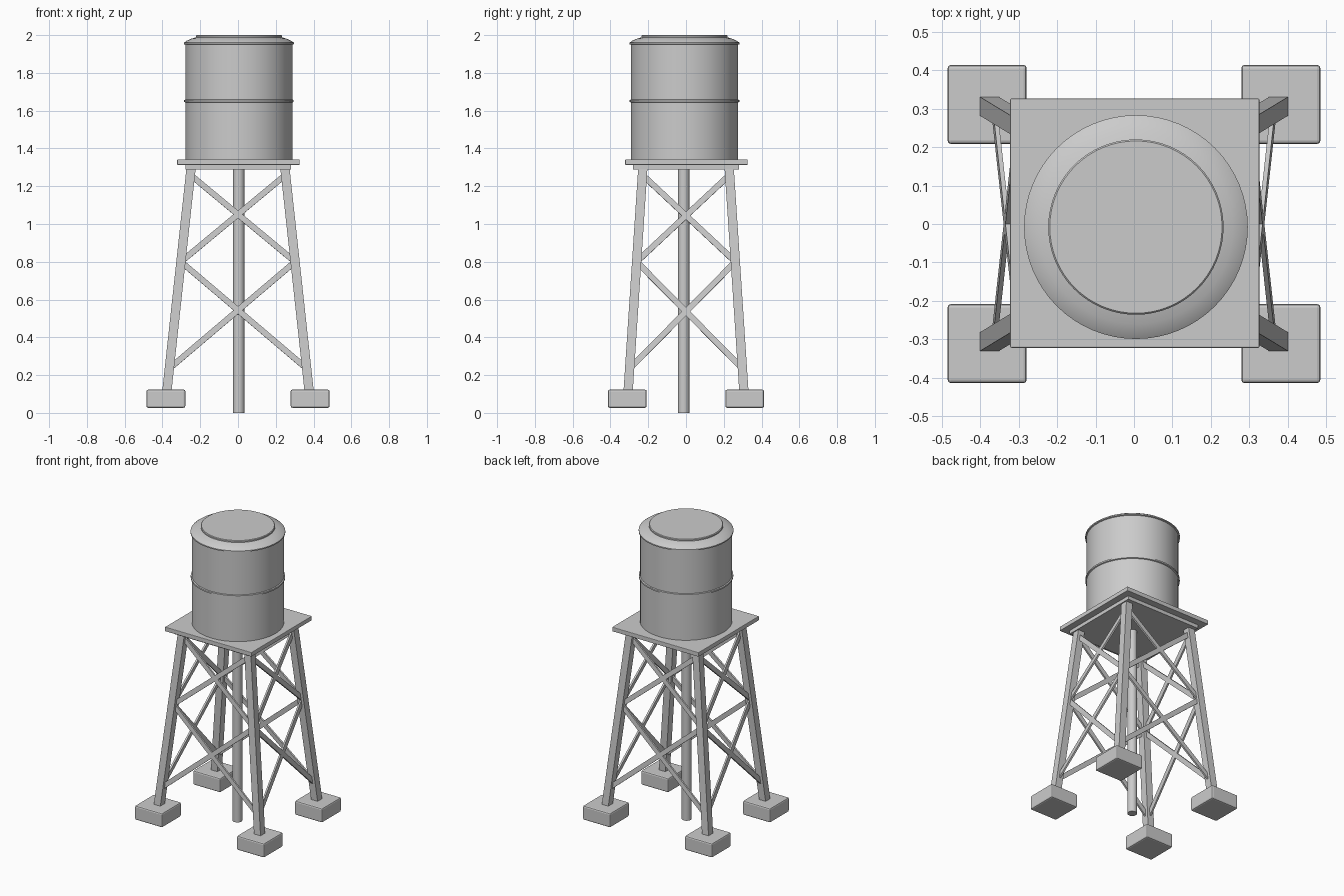
import bpy, bmesh, math
from mathutils import Vector

if "Cube" in bpy.data.objects:
    bpy.data.objects.remove(bpy.data.objects["Cube"])


def make(name, verts, faces, smooth=False, bevel=0):
    me = bpy.data.meshes.new(name)
    me.from_pydata([tuple(v) for v in verts], [], faces)
    bm = bmesh.new()
    bm.from_mesh(me)
    bmesh.ops.recalc_face_normals(bm, faces=bm.faces)
    bm.to_mesh(me)
    bm.free()
    ob = bpy.data.objects.new(name, me)
    bpy.context.collection.objects.link(ob)
    if bevel:
        mod = ob.modifiers.new("soft_edges", 'BEVEL')
        mod.width, mod.segments = bevel, 2
    if smooth:
        bpy.ops.object.select_all(action='DESELECT')
        ob.select_set(True)
        bpy.context.view_layer.objects.active = ob
        bpy.ops.object.shade_smooth_by_angle(angle=math.radians(30))
    return ob


def prism(name, a, b, u, v, **kw):
    """Four-sided bar from a to b with half-width vectors u and v."""
    a, b, u, v = (Vector(p) for p in (a, b, u, v))
    verts = [c + u * i + v * j for c in (a, b)
             for i, j in ((-1, -1), (1, -1), (1, 1), (-1, 1))]
    faces = [(0, 1, 2, 3), (4, 5, 6, 7)]
    faces += [(k, (k + 1) % 4, (k + 1) % 4 + 4, k + 4) for k in range(4)]
    return make(name, verts, faces, **kw)


def box(name, x, y, z0, z1, hx, hy, bevel=0):
    return prism(name, (x, y, z0), (x, y, z1), (hx, 0, 0), (0, hy, 0), bevel=bevel)


def lathe(name, profile, cx, cy, n):
    """Closed solid of revolution from (radius, z) points."""
    verts = [(cx + r * math.cos(math.tau * k / n), cy + r * math.sin(math.tau * k / n), z)
             for r, z in profile for k in range(n)]
    faces = [(i * n + k, i * n + (k + 1) % n, (i + 1) * n + (k + 1) % n, (i + 1) * n + k)
             for i in range(len(profile) - 1) for k in range(n)]
    last = (len(profile) - 1) * n
    faces += [tuple(range(n)), tuple(range(last, last + n))]
    return make(name, verts, faces, smooth=True)


def leg_centre(sx, sy, z):
    t = (z - 0.12) / 1.17
    return Vector((sx * (0.376 - 0.127 * t), sy * (0.306 - 0.077 * t), z))


# Tank with raised bands, sloping shoulder and flat lid
lathe("tank", [(0.283, 1.34), (0.283, 1.643), (0.290, 1.646), (0.290, 1.656),
               (0.283, 1.659), (0.283, 1.949), (0.291, 1.952), (0.291, 1.960),
               (0.277, 1.970), (0.252, 1.981), (0.228, 1.988), (0.228, 1.996),
               (0.224, 2.0)], 0.005, -0.008, 64)

# Central pipe
lathe("pipe", [(0.03, 0.0), (0.03, 1.31)], 0.004, -0.012, 24)

# Platform deck and its support board
box("platform", 0.002, 0.002, 1.313, 1.342, 0.324, 0.324, 0.003)
box("platform_support", 0.001, 0.0, 1.289, 1.315, 0.28, 0.28)

# Footings and splayed legs
corners = [(-1, -1), (1, -1), (1, 1), (-1, 1)]
for sx, sy in corners:
    box("footing", sx * 0.382, sy * 0.311, 0.027, 0.123, 0.103, 0.103, 0.009)
    prism("leg", leg_centre(sx, sy, 0.11), leg_centre(sx, sy, 1.295),
          (0.0245, 0, 0), (0, 0.0245, 0))

# Two tiers of crossed braces on each of the four sides
for i in range(4):
    c, d = corners[i], corners[(i + 1) % 4]
    for low, high in ((0.235, 0.80), (0.80, 1.26)):
        for p, q in ((c, d), (d, c)):
            a, b = leg_centre(*p, low), leg_centre(*q, high)
            along = (b - a).normalized()
            side = leg_centre(*p, high) - a
            normal = along.cross(side).normalized()
            prism("brace", a, b, along.cross(normal) * 0.0155, normal * 0.006)
